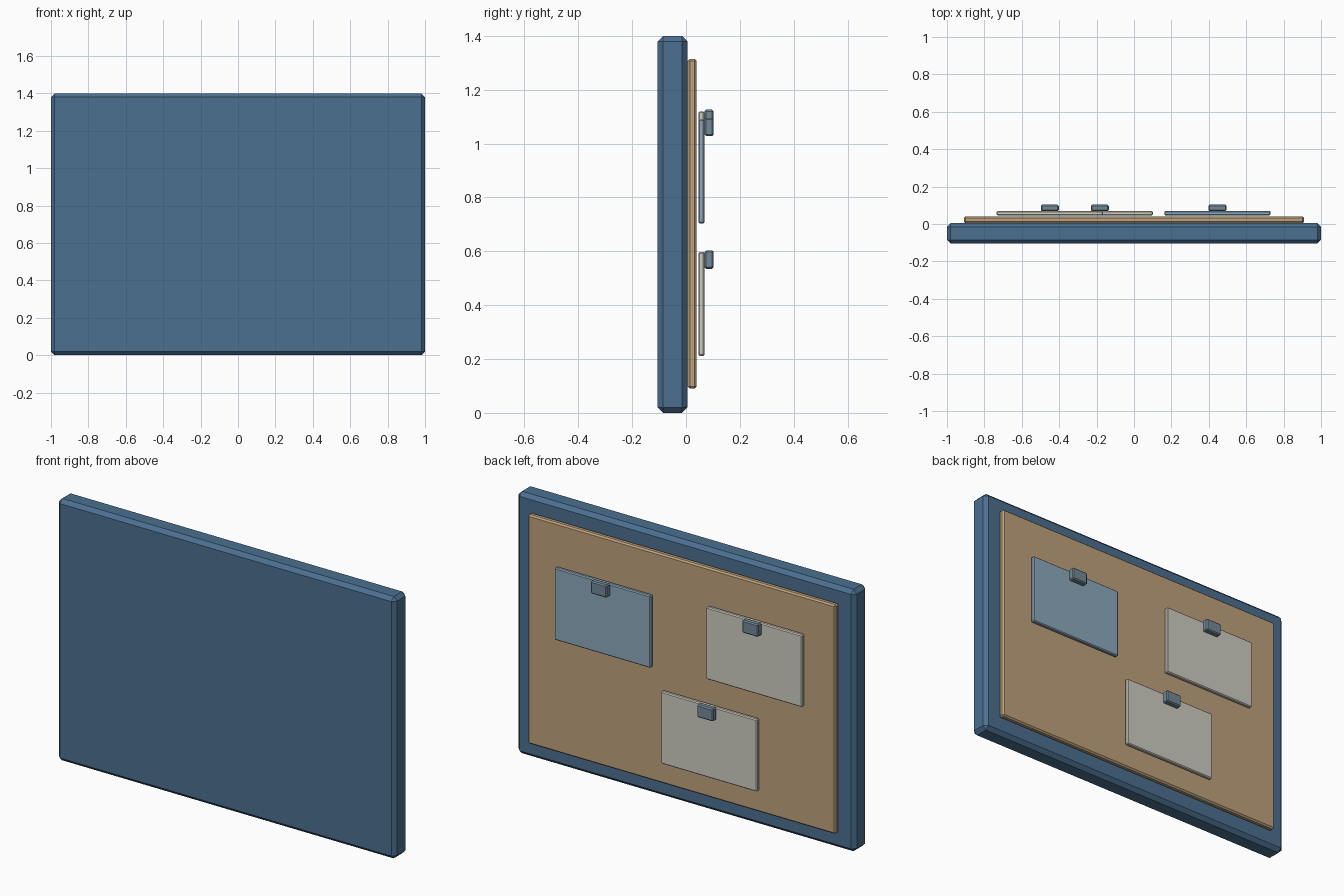
import bpy

if "Cube" in bpy.data.objects:
    bpy.data.objects.remove(bpy.data.objects["Cube"])


def material(name, rgb):
    m = bpy.data.materials.new(name)
    m.diffuse_color = (*rgb, 1)
    m.use_nodes = True
    m.node_tree.nodes["Principled BSDF"].inputs["Base Color"].default_value = m.diffuse_color
    return m


def box(name, x, y, z, bevel, mat):
    """Chamfered box from (min, max) ranges on each axis."""
    ranges = (x, y, z)
    bpy.ops.mesh.primitive_cube_add(size=1, location=[(a + b) / 2 for a, b in ranges])
    o = bpy.context.object
    o.name = name
    o.scale = [b - a for a, b in ranges]
    bpy.ops.object.transform_apply(location=False, rotation=False, scale=True)
    mod = o.modifiers.new("chamfer", 'BEVEL')
    mod.width = bevel
    mod.segments = 1
    o.data.materials.append(mat)
    return o


blue = material("frame_blue", (0.07, 0.16, 0.28))
cork = material("cork_tan", (0.52, 0.36, 0.20))
cream = material("paper_cream", (0.62, 0.61, 0.54))
pale_blue = material("paper_blue", (0.27, 0.40, 0.50))
steel = material("clip_steel", (0.17, 0.25, 0.31))

# Backing slab and cork panel
box("frame", (-1, 1), (-0.105, 0.005), (0, 1.4), 0.02, blue)
box("cork_panel", (-0.91, 0.91), (0.006, 0.039), (0.09, 1.315), 0.008, cork)

# Notes, each held by a clip at its top edge
notes = [
    ("left", -0.45, 1.12, cream),
    ("right", 0.446, 1.09, pale_blue),
    ("lower", -0.183, 0.597, cream),
]
for side, cx, top, mat in notes:
    box(f"note_{side}", (cx - 0.284, cx + 0.284), (0.046, 0.069),
        (top - 0.386, top), 0.005, mat)
    box(f"clip_{side}", (cx - 0.048, cx + 0.048), (0.069, 0.103),
        (top - 0.062, top + 0.006), 0.006, steel)
